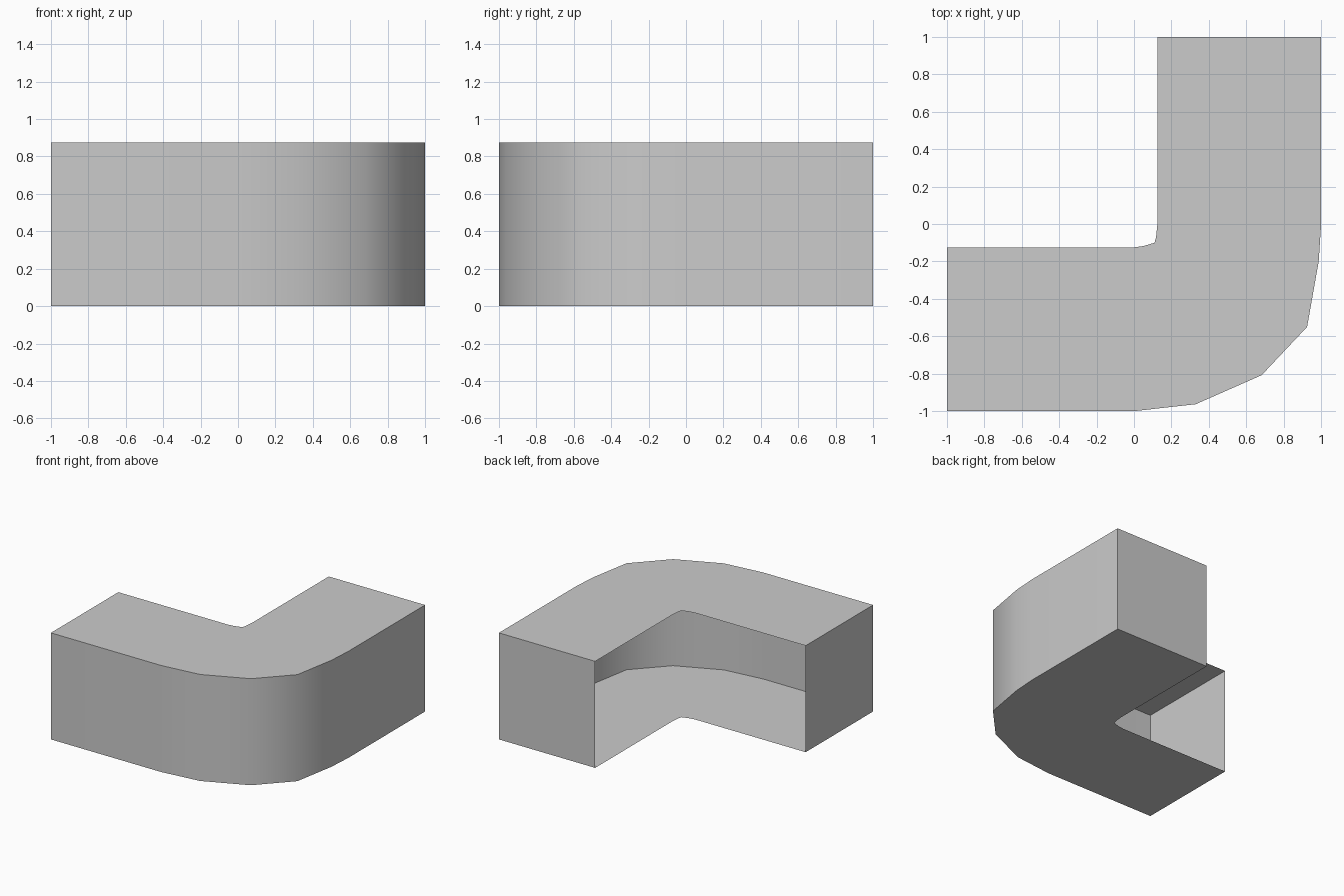
import bpy
import bmesh
import math

cube = bpy.data.objects.get("Cube")
if cube:
    bpy.data.objects.remove(cube, do_unlink=True)

HEIGHT = 0.875

# Plan of the bend, from the left arm end around to the back arm end
outer = [(-1, -1), (0, -1), (0.33, -0.963), (0.682, -0.808),
         (0.925, -0.55), (0.987, -0.2), (1, 0), (1, 1)]
inner = [(-1, -0.125), (0, -0.125), (0.05, -0.118), (0.11, -0.1),
         (0.118, -0.07), (0.125, 0), (0.125, 1)]

grey = bpy.data.materials.new("plain grey")
grey.use_nodes = True
colour = (0.6, 0.6, 0.6, 1)
grey.diffuse_color = colour
grey.node_tree.nodes["Principled BSDF"].inputs["Base Color"].default_value = colour

# Open channel: floor, roof, outer wall and end caps, with the inner side open
bm = bmesh.new()
plan = outer + inner[::-1]
low = [bm.verts.new((x, y, 0)) for x, y in plan]
high = [bm.verts.new((x, y, HEIGHT)) for x, y in plan]
bm.faces.new(low[::-1])
bm.faces.new(high)
n = len(outer)
for a, b in [(i, i + 1) for i in range(n)] + [(len(plan) - 1, 0)]:
    bm.faces.new((low[a], low[b], high[b], high[a]))

mesh = bpy.data.meshes.new("curved_corner_shell")
bm.to_mesh(mesh)
bm.free()
mesh.materials.append(grey)
shell = bpy.data.objects.new("curved_corner_shell", mesh)
bpy.context.collection.objects.link(shell)

# Smooth bend, crisp rims
bpy.ops.object.select_all(action="DESELECT")
shell.select_set(True)
bpy.context.view_layer.objects.active = shell
bpy.ops.object.shade_smooth_by_angle(angle=math.radians(40))
